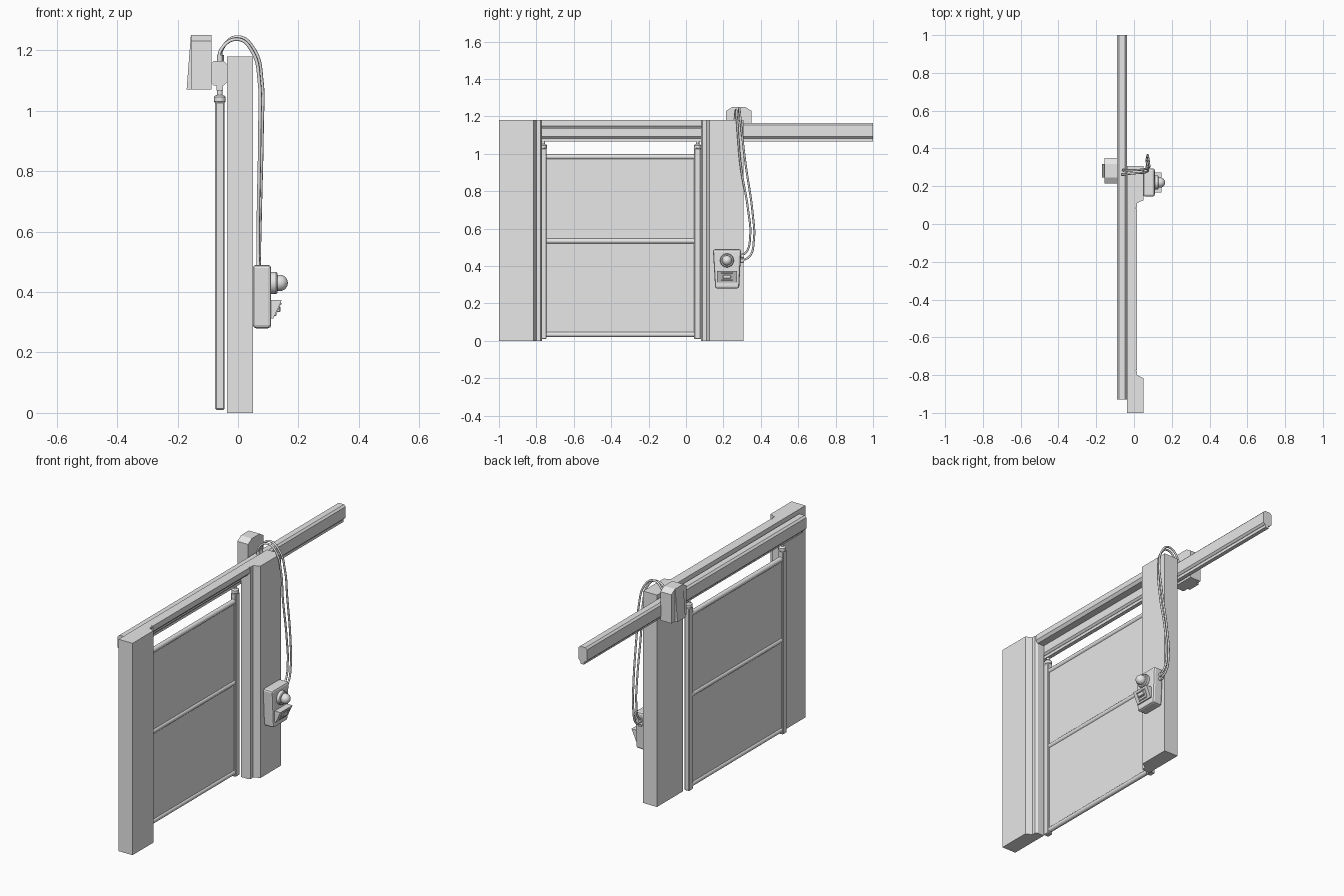
import bpy, bmesh, math
from mathutils import Vector

cube = bpy.data.objects.get("Cube")
if cube:
    bpy.data.objects.remove(cube, do_unlink=True)

grey = bpy.data.materials.new("plain_grey")
grey.use_nodes = True
GREY = (0.8, 0.8, 0.8, 1)
grey.diffuse_color = GREY
grey.node_tree.nodes["Principled BSDF"].inputs["Base Color"].default_value = GREY


def finish(name, bm, bevel=0, segments=1, smooth=False):
    bmesh.ops.recalc_face_normals(bm, faces=bm.faces)
    if bevel:
        bmesh.ops.bevel(bm, geom=list(bm.edges), offset=bevel, segments=segments,
                        affect='EDGES', profile=0.5)
    for f in bm.faces:
        f.smooth = smooth
    me = bpy.data.meshes.new(name)
    bm.to_mesh(me)
    bm.free()
    me.materials.append(grey)
    ob = bpy.data.objects.new(name, me)
    bpy.context.collection.objects.link(ob)
    if smooth:
        bpy.ops.object.select_all(action='DESELECT')
        ob.select_set(True)
        bpy.context.view_layer.objects.active = ob
        bpy.ops.object.shade_smooth_by_angle(angle=math.radians(35))
    return ob


def prism(name, pts, axis, lo, hi, bevel=0, segments=1):
    """Extrude a 2D outline along one axis; outline uses the other two in order."""
    bm = bmesh.new()
    base = []
    for p in pts:
        co = list(p)
        co.insert("xyz".index(axis), lo)
        base.append(bm.verts.new(co))
    face = bm.faces.new(base)
    out = bmesh.ops.extrude_face_region(bm, geom=[face])
    move = Vector([(hi - lo) * (a == axis) for a in "xyz"])
    bmesh.ops.translate(bm, vec=move,
                        verts=[g for g in out["geom"] if isinstance(g, bmesh.types.BMVert)])
    return finish(name, bm, bevel, segments)


def box(name, x, y, z, bevel=0, segments=1):
    pts = [(x[0], y[0]), (x[1], y[0]), (x[1], y[1]), (x[0], y[1])]
    return prism(name, pts, "z", z[0], z[1], bevel, segments)


def lathe(name, profile, origin, axis, steps=24):
    """Spin (radius, distance) points around an axis through origin."""
    bm = bmesh.new()
    verts = [bm.verts.new((r, 0, h)) for r, h in profile]
    edges = [bm.edges.new(pair) for pair in zip(verts, verts[1:])]
    bmesh.ops.spin(bm, geom=verts + edges, cent=(0, 0, 0), axis=(0, 0, 1),
                   angle=math.tau, steps=steps)
    bmesh.ops.remove_doubles(bm, verts=bm.verts, dist=1e-5)
    rot = Vector((0, 0, 1)).rotation_difference(Vector(axis)).to_matrix()
    for v in bm.verts:
        v.co = rot @ v.co + Vector(origin)
    return finish(name, bm, smooth=True)


def tube(name, points, radius):
    cu = bpy.data.curves.new(name, 'CURVE')
    cu.dimensions = '3D'
    cu.bevel_depth = radius
    cu.bevel_resolution = 2
    cu.resolution_u = 8
    cu.use_fill_caps = True
    sp = cu.splines.new('BEZIER')
    sp.bezier_points.add(len(points) - 1)
    for bp, p in zip(sp.bezier_points, points):
        bp.co = p
        bp.handle_left_type = bp.handle_right_type = 'AUTO'
    cu.materials.append(grey)
    ob = bpy.data.objects.new(name, cu)
    bpy.context.collection.objects.link(ob)


# Door frame: two stepped posts and a lintel
BACK, STEP, FRONT, TOP = -0.036, 0.016, 0.05, 1.18


def post(name, outer, inner):
    d = 1 if inner > outer else -1
    shoulder = inner - d * 0.03
    prism(name, [(BACK, outer), (FRONT, outer), (FRONT, shoulder - d * 0.016),
                 (STEP, shoulder), (STEP, inner - d * 0.008),
                 (STEP - 0.012, inner), (BACK, inner)], "z", 0, TOP)


post("right_post", -1, -0.77)
post("left_post", 0.307, 0.08)
prism("lintel", [(BACK, 1.135), (0.004, 1.135), (STEP, 1.15), (STEP, TOP), (BACK, TOP)],
      "y", -0.772, 0.082)

# Overhead sliding rail with its lower track
c = 0.01
X0, X1, Z0, Z1 = -0.09, -0.037, 1.083, 1.164
prism("rail_body", [(X0 + c, Z0), (X1 - c, Z0), (X1, Z0 + c), (X1, Z1 - c),
                    (X1 - c, Z1), (X0 + c, Z1), (X0, Z1 - c), (X0, Z0 + c)],
      "y", -0.93, 1)
box("rail_track", (-0.071, -0.049), (-0.93, 1), (1.067, 1.085))

# Door leaf: panel, stiles, crossbars and hangers
DX = -0.06
box("door_panel", (DX - 0.006, DX + 0.006), (-0.755, 0.05), (0.03, 0.99))
for side, y in (("right", -0.763), ("left", 0.062)):
    box(side + "_stile", (DX - 0.0155, DX + 0.0155), (y - 0.018, y + 0.018),
        (0.01, 1.03), 0.004)
    lathe(side + "_hanger", [(0, 0), (0.016, 0), (0.019, 0.004), (0.019, 0.02),
                             (0.015, 0.024), (0.009, 0.026), (0.009, 0.06), (0, 0.06)],
          (DX, y, 1.026), (0, 0, 1), 16)
for label, z in (("bottom", 0.034), ("middle", 0.534), ("top", 0.984)):
    lathe(label + "_crossbar", [(0, 0), (0.014, 0), (0.014, 0.80), (0, 0.80)],
          (DX, -0.755, z), (0, 1, 0), 12)

# Drive unit behind the rail
prism("drive_housing", [(0.215, 1.07), (0.35, 1.07), (0.35, 1.23), (0.318, 1.25),
                        (0.247, 1.25), (0.215, 1.23)], "x", -0.155, -0.088)
prism("drive_cover", [(-0.154, 1.07), (-0.17, 1.07), (-0.156, 1.25), (-0.154, 1.25)],
      "y", 0.247, 0.318)

# Control box, tapering toward its foot
prism("control_box", [(0.156, 0.28), (0.284, 0.28), (0.295, 0.49), (0.144, 0.49)],
      "x", FRONT - 0.001, 0.11, 0.011, 2)

# Push button: collar and dome
dome = [(0.027 * math.cos(a), 0.03 + 0.027 * math.sin(a))
        for a in (math.radians(i * 15) for i in range(6))]
lathe("push_button", [(0, 0), (0.037, 0), (0.037, 0.018), (0.033, 0.022),
                      (0.027, 0.022)] + dome + [(0, 0.057)],
      (0.108, 0.219, 0.43), (1, 0, 0))

# Switch: hooded wedge, sunk frame and toggle
prism("switch_hood", [(0.108, 0.312), (0.117, 0.312), (0.145, 0.374), (0.108, 0.374)],
      "y", 0.166, 0.272)
slope = Vector((0.028, 0, 0.062))
for label, y, t, size in (("top_lip", (0.186, 0.252), 0.8, 0.004),
                          ("bottom_lip", (0.186, 0.252), 0.2, 0.004),
                          ("toggle", (0.198, 0.24), 0.5, 0.009)):
    p = Vector((0.117, 0, 0.312)) + slope * t
    box("switch_" + label, (p.x - 0.006, p.x + size), y, (p.z - size, p.z + size), 0.002)
for label, y in (("right", 0.186), ("left", 0.248)):
    prism("switch_" + label + "_lip", [(0.119, 0.324), (0.126, 0.324), (0.143, 0.362),
                                       (0.137, 0.362)], "y", y, y + 0.005)

# Two cables looping over the frame and down to the control box
tube("outer_cable", [(-0.056, 0.285, 1.15), (-0.052, 0.285, 1.205), (0, 0.285, 1.244),
                     (0.055, 0.29, 1.2), (0.079, 0.3, 1.1), (0.08, 0.318, 0.95),
                     (0.074, 0.357, 0.675), (0.071, 0.363, 0.54), (0.07, 0.338, 0.45),
                     (0.07, 0.285, 0.428)], 0.0055)
tube("inner_cable", [(-0.06, 0.262, 1.15), (-0.057, 0.262, 1.2), (0, 0.268, 1.236),
                     (0.05, 0.272, 1.19), (0.07, 0.278, 1.1), (0.072, 0.292, 0.94),
                     (0.068, 0.332, 0.7), (0.066, 0.343, 0.56), (0.068, 0.322, 0.475),
                     (0.07, 0.285, 0.452)], 0.0055)
for i, (x, y) in enumerate(((-0.056, 0.285), (-0.06, 0.262))):
    lathe(f"rail_gland_{i + 1}", [(0, 0), (0.009, 0), (0.009, 0.025), (0, 0.025)],
          (x, y, 1.16), (0, 0, 1), 12)
for i, z in enumerate((0.428, 0.452)):
    lathe(f"box_gland_{i + 1}", [(0, 0), (0.01, 0), (0.01, 0.022), (0, 0.022)],
          (0.07, 0.288, z), (0, 1, 0), 12)
